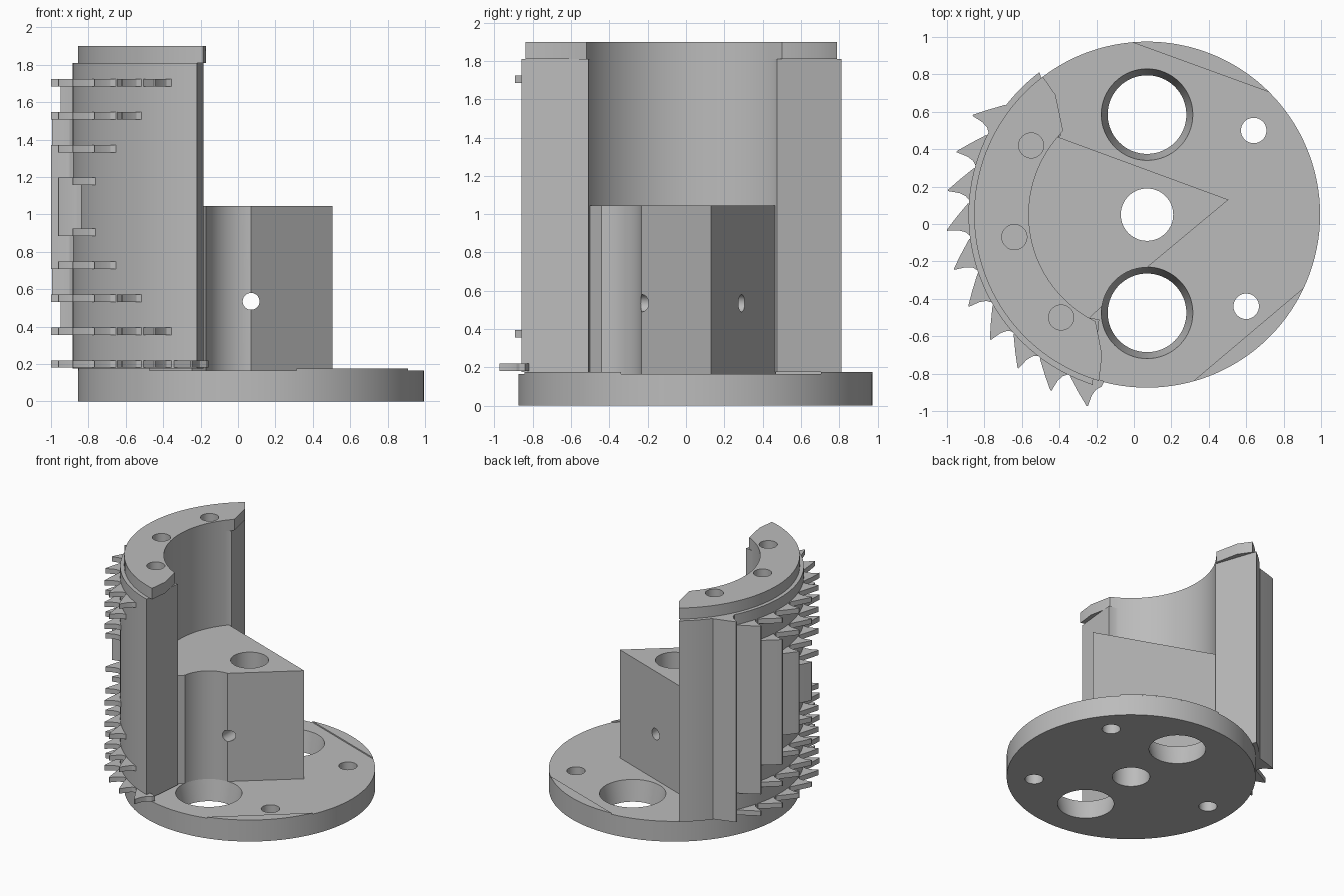
import bpy, bmesh, math

if "Cube" in bpy.data.objects:
    bpy.data.objects.remove(bpy.data.objects["Cube"], do_unlink=True)

AXIS = (0.07, 0.05)          # common centre of disc and curved wall
BACK_BORE, FRONT_BORE = (0.07, 0.585), (0.07, -0.475)
DISC_R, WALL_R, INNER_R = 0.925, 0.955, 0.633
DISC_TOP, PAD_TOP, BODY_TOP = 0.165, 0.175, 1.81

grey = bpy.data.materials.new("plain grey")
grey.use_nodes = True
COLOUR = (0.5, 0.5, 0.5, 1)
grey.diffuse_color = COLOUR
grey.node_tree.nodes["Principled BSDF"].inputs["Base Color"].default_value = COLOUR


def polar(r, deg, centre=AXIS):
    a = math.radians(deg)
    return centre[0] + r * math.cos(a), centre[1] + r * math.sin(a)


def arc(r, start, end, centre=AXIS, n=48):
    return [polar(r, start + (end - start) * i / n, centre) for i in range(n + 1)]


def prism(bm, outline, z0, z1):
    """Extrude a flat outline from z0 up to z1."""
    face = bm.faces.new([bm.verts.new((x, y, z0)) for x, y in outline])
    top = bmesh.ops.extrude_face_region(bm, geom=[face])["geom"]
    moved = [v for v in top if isinstance(v, bmesh.types.BMVert)]
    bmesh.ops.translate(bm, verts=moved, vec=(0, 0, z1 - z0))


def make(name, parts):
    bm = bmesh.new()
    for outline, z0, z1 in parts:
        prism(bm, outline, z0, z1)
    bmesh.ops.recalc_face_normals(bm, faces=bm.faces)
    mesh = bpy.data.meshes.new(name)
    bm.to_mesh(mesh)
    bm.free()
    mesh.materials.append(grey)
    obj = bpy.data.objects.new(name, mesh)
    bpy.context.collection.objects.link(obj)
    return obj


def drill(obj, centre, r, z0, z1, r_top=None, sideways=False):
    """Cut a round, optionally tapered hole; sideways runs it along y."""
    if sideways:
        loc, rot = (centre[0], 0, centre[1]), (math.pi / 2, 0, 0)
    else:
        loc, rot = (centre[0], centre[1], (z0 + z1) / 2), (0, 0, 0)
    bpy.ops.mesh.primitive_cone_add(vertices=64, radius1=r, radius2=r_top or r,
                                    depth=z1 - z0, location=loc, rotation=rot)
    cutter = bpy.context.object
    cutter.hide_render = True
    mod = obj.modifiers.new("hole", 'BOOLEAN')
    mod.object, mod.operation, mod.solver = cutter, 'DIFFERENCE', 'EXACT'
    bpy.context.view_layer.update()
    graph = bpy.context.evaluated_depsgraph_get()
    result = bpy.data.meshes.new_from_object(obj.evaluated_get(graph))
    obj.modifiers.clear()
    obj.data = result
    obj.data.materials.clear()
    obj.data.materials.append(grey)
    bpy.data.objects.remove(cutter, do_unlink=True)


def smooth(obj):
    bpy.ops.object.select_all(action='DESELECT')
    obj.select_set(True)
    bpy.context.view_layer.objects.active = obj
    bpy.ops.object.shade_smooth_by_angle(angle=math.radians(25))


# Base disc with tapered bores and bolt holes
disc = make("base_disc", [(arc(DISC_R, 0, 360, n=128)[:-1], 0, DISC_TOP)])
for bore in (BACK_BORE, FRONT_BORE):
    drill(disc, bore, 0.206, -0.02, 0.185, r_top=0.249)
drill(disc, AXIS, 0.14, -0.1, 0.3)
for spot in ((0.64, 0.50), (0.60, -0.44), (-0.65, 0.08)):
    drill(disc, spot, 0.068, -0.1, 0.3)

# Thin raised pads on the rim, each bounded by a chord
pads = make("rim_pads", [(arc(DISC_R, a, b), DISC_TOP, PAD_TOP)
                         for a, b in ((45, 95), (-74.7, -24.9), (130, 234))])

# Wedge block, hollowed along the front bore
apex = (0.505, 0.13)
block = make("wedge_block", [([apex] + arc(INNER_R + 0.01, 139.3, 240.6)
                              + arc(0.243, 171.7, 90, FRONT_BORE, 24),
                              DISC_TOP, 1.045)])
drill(block, AXIS, 0.14, 0.1, 1.2)
drill(block, (AXIS[0], 0.535), 0.045, -1, 1, sideways=True)

# Curved wall
inner = arc(INNER_R, 240.6, 139.5)
wall = make("curved_wall", [(arc(WALL_R, 127.1, 252.3) + [(-0.185, -0.51)]
                             + inner + [(-0.39, 0.475)], PAD_TOP, BODY_TOP)])
# Cap with pointed ends
cap = make("wall_cap", [(arc(DISC_R, 127.1, 253.9) + [(-0.17, -0.70), (-0.205, -0.52)]
                         + inner + [(-0.38, 0.50), (-0.42, 0.69)], BODY_TOP, 1.9)])
for spot in ((-0.55, 0.42), (-0.64, -0.07), (-0.39, -0.50)):
    drill(wall, spot, 0.067, 1.55, 2.0)
    drill(cap, spot, 0.067, 1.55, 2.0)


# Saw teeth: rows shorten toward mid height, back columns are tall ribs
def tooth(column):
    a = 150.3 + 11.37 * column
    return [polar(r, a + d) for r, d in
            ((0.92, -8), (0.96, -8), (1.02, -3.6), (1.072, -0.2), (1.072, 0.2),
             (1.01, 0.4), (0.975, 1.1), (0.95, 2.6), (0.92, 3))]


THICK, MIDDLE = 0.04, 1.04
parts = []
for row in range(5):
    low = 0.18 + 0.176 * row
    high = 2 * MIDDLE - low
    parts.append((tooth(row), low, min(high, BODY_TOP)))
    for column in range(row + 1, 10 - row):
        parts.append((tooth(column), low, low + THICK))
        if row:
            parts.append((tooth(column), high - THICK, high))
teeth = make("wall_teeth", parts)

for part in (disc, pads, block, wall, cap, teeth):
    smooth(part)
